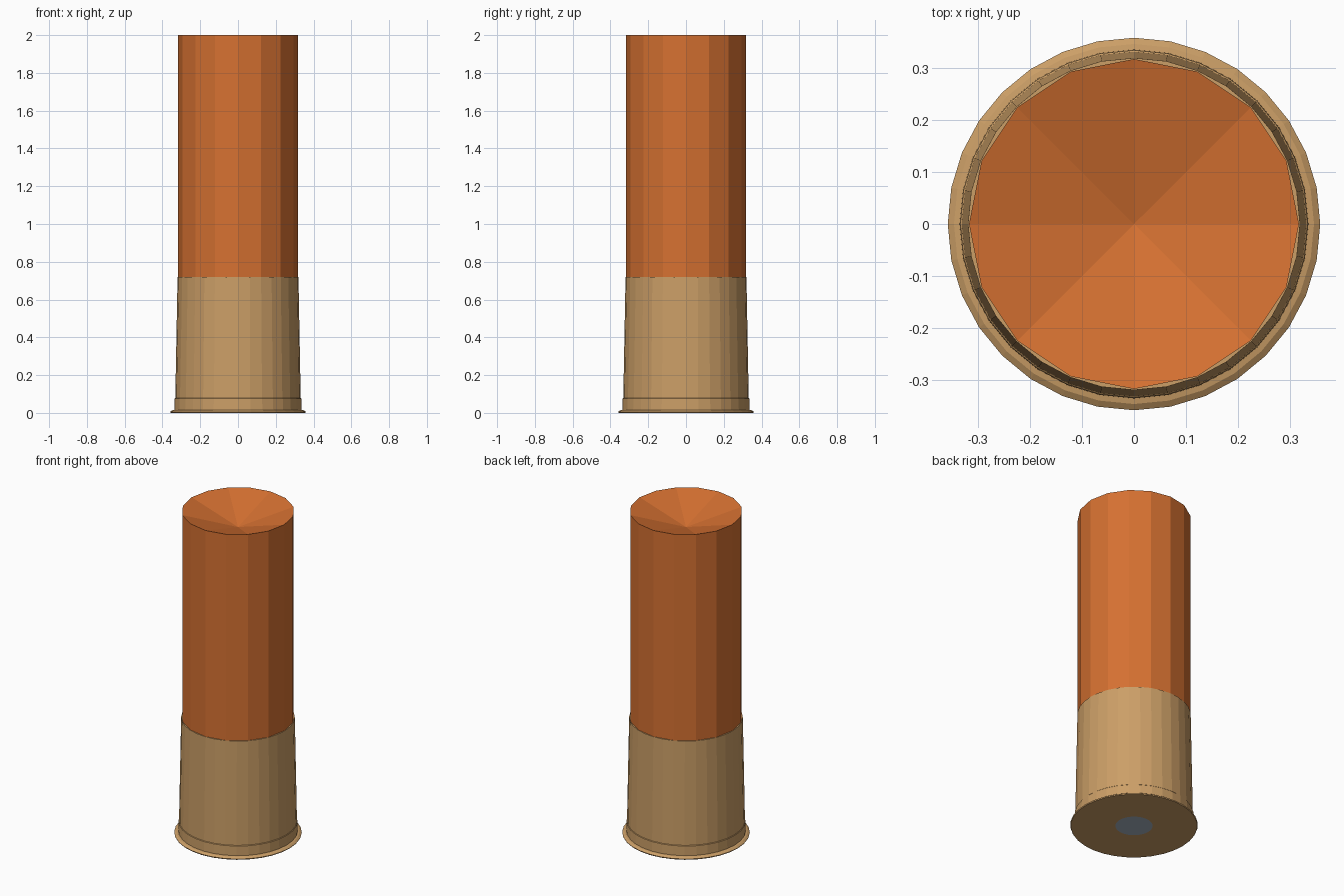
import bpy, bmesh, math

if "Cube" in bpy.data.objects:
    bpy.data.objects.remove(bpy.data.objects["Cube"])


def material(name, rgb):
    m = bpy.data.materials.new(name)
    m.diffuse_color = (*rgb, 1)
    m.use_nodes = True
    m.node_tree.nodes["Principled BSDF"].inputs["Base Color"].default_value = m.diffuse_color
    return m


orange = material("orange_plastic", (0.67, 0.165, 0.031))
brass = material("brass", (0.60, 0.345, 0.135))
steel = material("grey_steel", (0.38, 0.45, 0.53))


def ring(bm, r, z, n):
    return [bm.verts.new((r * math.cos(2 * math.pi * i / n),
                          r * math.sin(2 * math.pi * i / n), z)) for i in range(n)]


def bridge(bm, low, high):
    n = len(low)
    for i in range(n):
        j = (i + 1) % n
        bm.faces.new((low[i], low[j], high[j], high[i]))


def finish(bm, name, *mats):
    me = bpy.data.meshes.new(name)
    bm.to_mesh(me)
    bm.free()
    for m in mats:
        me.materials.append(m)
    ob = bpy.data.objects.new(name, me)
    bpy.context.collection.objects.link(ob)
    return ob


# Sixteen-sided plastic tube with an eight-fold sunken top
bm = bmesh.new()
low, high = ring(bm, 0.318, 0.68, 16), ring(bm, 0.318, 2.0, 16)
bridge(bm, low, high)
bm.faces.new(low[::-1])
centre = bm.verts.new((0, 0, 1.90))
for i in range(0, 16, 2):
    bm.faces.new((centre, high[i], high[i + 1], high[(i + 2) % 16]))
finish(bm, "tube", orange)

# Brass base: flanged rim, short foot with a tiny ledge, tapered cup
profile = [(0.105, 0), (0.356, 0), (0.359, 0.006), (0.347, 0.014), (0.336, 0.016),
           (0.335, 0.075), (0.332, 0.078), (0.320, 0.72)]
bm = bmesh.new()
rings = [ring(bm, r, z, 32) for r, z in profile]
for a, b in zip(rings, rings[1:]):
    bridge(bm, a, b)
bm.faces.new(rings[-1])
# Steel primer disc, flush with the underside
bm.faces.new(rings[0][::-1]).material_index = 1
finish(bm, "brass_base", brass, steel)
